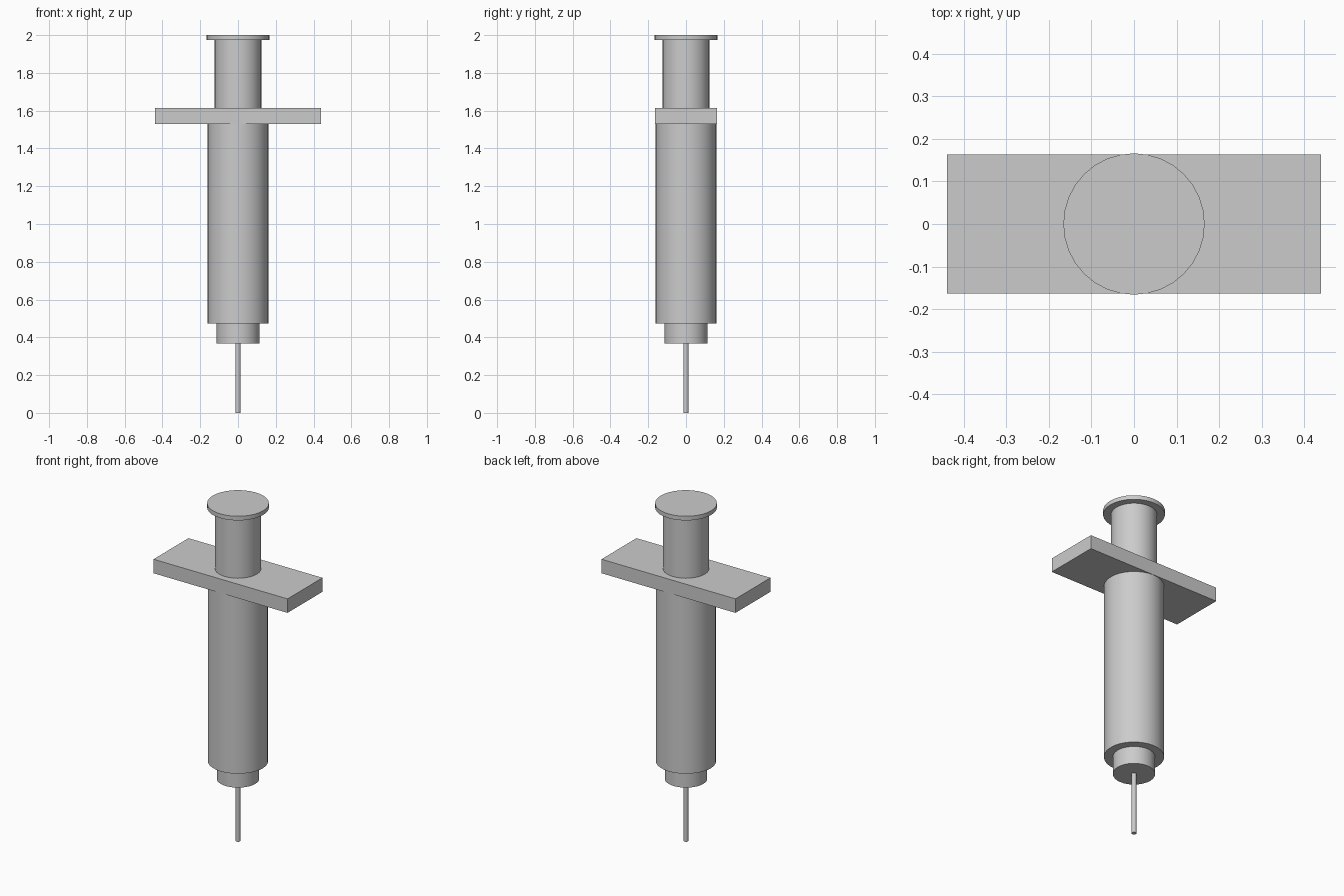
import bpy

if "Cube" in bpy.data.objects:
    bpy.data.objects.remove(bpy.data.objects["Cube"])

SIDES = 32


def cylinder(name, radius, z0, z1, sides=SIDES):
    bpy.ops.mesh.primitive_cylinder_add(
        vertices=sides, radius=radius, depth=z1 - z0, location=(0, 0, (z0 + z1) / 2))
    obj = bpy.context.object
    obj.name = name
    bpy.ops.object.shade_smooth_by_angle(angle=0.5)
    return obj


def box(name, size_x, size_y, z0, z1):
    bpy.ops.mesh.primitive_cube_add(size=1, location=(0, 0, (z0 + z1) / 2))
    obj = bpy.context.object
    obj.name = name
    obj.scale = (size_x, size_y, z1 - z0)
    bpy.ops.object.transform_apply(location=False, rotation=False, scale=True)
    return obj


# Needle and the hub that holds it
cylinder("needle", 0.013, 0.0, 0.37)
cylinder("needle_hub", 0.114, 0.368, 0.473)

# Main barrel with its rectangular finger flange
cylinder("barrel", 0.162, 0.473, 1.53)
box("finger_flange", 0.878, 0.327, 1.53, 1.613)

# Plunger rod and thumb disc
cylinder("plunger_rod", 0.124, 1.613, 1.975)
cylinder("thumb_disc", 0.166, 1.975, 2.0)
